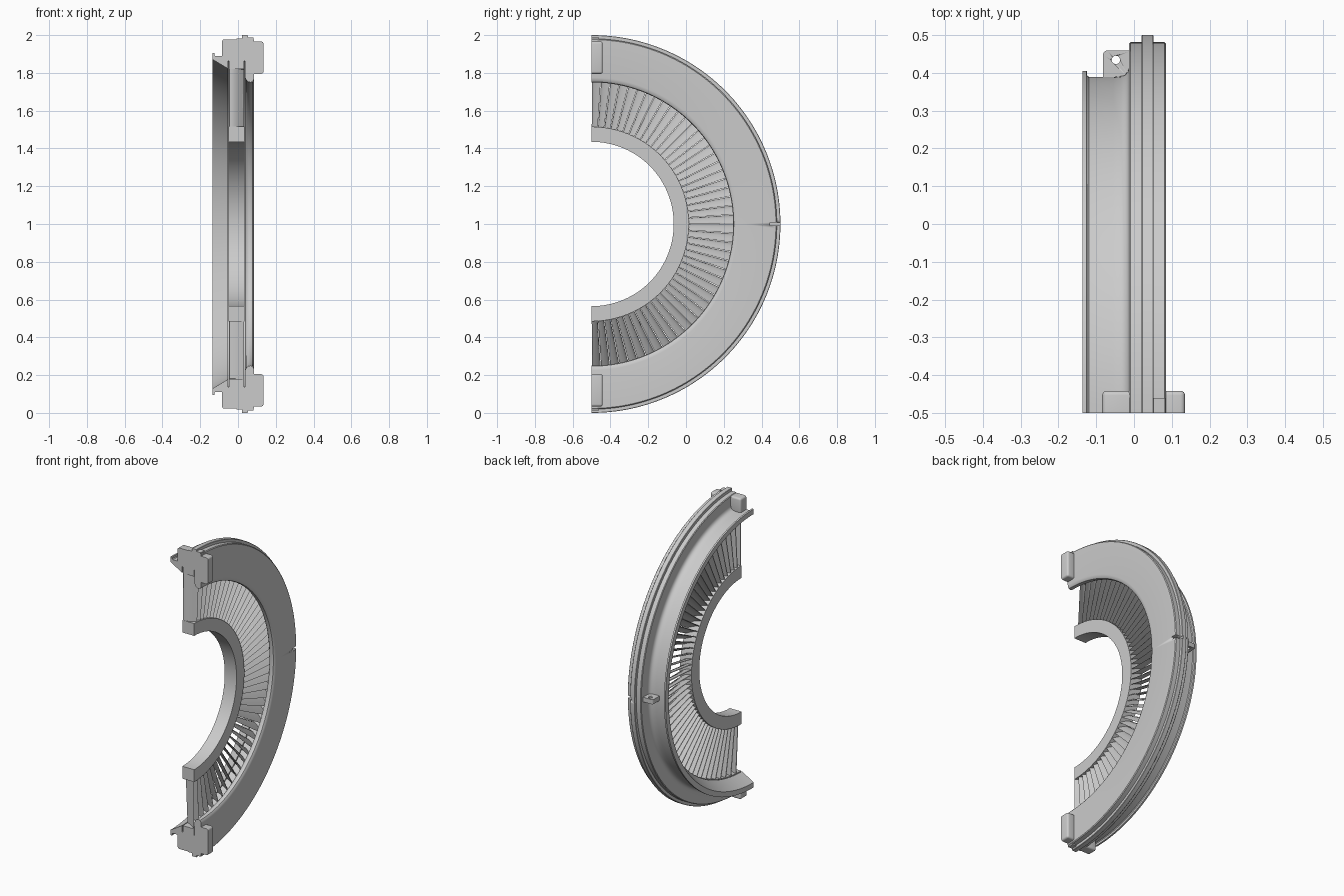
import bpy, bmesh, math
from mathutils import Vector

if "Cube" in bpy.data.objects:
    bpy.data.objects.remove(bpy.data.objects["Cube"])

CY, CZ = -0.5, 1.0          # turbine axis runs along x through here


def finish(bm, name, smooth=True):
    bmesh.ops.recalc_face_normals(bm, faces=bm.faces)
    me = bpy.data.meshes.new(name)
    bm.to_mesh(me)
    bm.free()
    ob = bpy.data.objects.new(name, me)
    bpy.context.collection.objects.link(ob)
    if smooth:
        bpy.ops.object.select_all(action='DESELECT')
        ob.select_set(True)
        bpy.context.view_layer.objects.active = ob
        bpy.ops.object.shade_smooth_by_angle(angle=math.radians(30))
    return ob


def polar(x, r, a, t=0.0):
    """Point at radius r and angle a, shifted by t along the tangent."""
    return Vector((x, CY + r * math.cos(a) - t * math.sin(a),
                   CZ + r * math.sin(a) + t * math.cos(a)))


def half_ring(name, profile, n=128):
    bm = bmesh.new()
    rings = [[bm.verts.new(polar(x, r, -math.pi / 2 + math.pi * i / n))
              for x, r in profile] for i in range(n + 1)]
    m = len(profile)
    for a, b in zip(rings, rings[1:]):
        for j in range(m):
            k = (j + 1) % m
            bm.faces.new((a[j], a[k], b[k], b[j]))
    bm.faces.new(rings[0])
    bm.faces.new(rings[-1])
    return finish(bm, name)


def box(name, lo, hi, bevel=0.0, pick=None):
    bm = bmesh.new()
    bmesh.ops.create_cube(bm, size=1)
    lo, hi = Vector(lo), Vector(hi)
    for v in bm.verts:
        v.co = Vector(((lo[i] + hi[i]) / 2 + v.co[i] * (hi[i] - lo[i])) for i in range(3))
    if bevel:
        edges = [e for e in bm.edges if pick(e)]
        bmesh.ops.bevel(bm, geom=edges, offset=bevel, segments=4,
                        profile=0.5, affect='EDGES')
    return finish(bm, name)


def cut(ob, cutter):
    mod = ob.modifiers.new("cut", 'BOOLEAN')
    mod.operation = 'DIFFERENCE'
    mod.solver = 'EXACT'
    mod.object = cutter
    bpy.context.view_layer.objects.active = ob
    bpy.ops.object.modifier_apply(modifier=mod.name)
    bpy.data.objects.remove(cutter)


# Outer ring: conical inlet, band slots, rounded outlet lip, stepped rim
outer = half_ring("outer_ring", [
    (-0.136, 0.872), (-0.053, 0.822), (-0.053, 0.862), (-0.047, 0.862), (-0.047, 0.820),
    (0.032, 0.820), (0.032, 0.862), (0.038, 0.862), (0.038, 0.775),
    (0.043, 0.762), (0.053, 0.753), (0.066, 0.750), (0.077, 0.753), (0.083, 0.762), (0.085, 0.775),
    (0.085, 0.976), (0.081, 0.981), (0.052, 0.981), (0.052, 0.998), (0.050, 1.0),
    (0.022, 1.0), (0.020, 0.998), (0.020, 0.981), (-0.009, 0.981), (-0.013, 0.977),
    (-0.013, 0.915), (-0.016, 0.904), (-0.023, 0.896), (-0.034, 0.891),
    (-0.055, 0.889), (-0.119, 0.889), (-0.124, 0.893), (-0.125, 0.905), (-0.136, 0.905)])
cut(outer, box("rim_notch_cutter", (0.042, 0.445, 0.991), (0.1, 0.52, 1.009)))

# Inner ring
half_ring("inner_ring", [(-0.05, 0.435), (0.035, 0.435), (0.035, 0.515), (-0.05, 0.515)])

# Guide vanes: cambered sections (axial fraction, tangential fraction of the pitch)
section = [(0.0, 0.44), (0.03, 0.49), (0.15, 0.49), (0.35, 0.40), (0.55, 0.20),
           (0.78, -0.14), (1.0, -0.49), (0.985, -0.49), (0.75, -0.21),
           (0.52, 0.06), (0.30, 0.24), (0.12, 0.34), (0.02, 0.38)]
COUNT = 48
pitch = math.pi / COUNT
bm = bmesh.new()
for i in range(COUNT):
    a = -math.pi / 2 + (i + 0.5) * pitch
    loops = [[bm.verts.new(polar(-0.047 + 0.08 * u, r, a, w * pitch * r * 0.96))
              for u, w in section] for r in (0.51, 0.825)]
    for j in range(len(section)):
        k = (j + 1) % len(section)
        bm.faces.new((loops[0][j], loops[0][k], loops[1][k], loops[1][j]))
    for loop in loops:
        bm.faces.new(loop)
finish(bm, "guide_vanes")


# Joint blocks at both ends of the half ring, edges on the split face left sharp
def not_split(e):
    return not all(v.co.y < CY + 0.001 for v in e.verts)


for label, s in (("upper", 1), ("lower", -1)):
    for side, x0, x1, r0, r1 in (("outlet", 0.07, 0.135, 0.795, 0.966),
                                 ("inlet", -0.084, 0.0, 0.872, 0.978)):
        z0, z1 = sorted((CZ + s * r0, CZ + s * r1))
        box(f"{label}_{side}_joint_block", (x0, -0.5, z0), (x1, -0.441, z1), 0.012, not_split)
    z0, z1 = sorted((CZ + s * 0.96, CZ + s * 0.988))
    box(f"{label}_joint_key", (0.045, -0.5, z0), (0.082, -0.46, z1))

# Lifting lug with a through hole
lug = box("lifting_lug", (-0.082, 0.375, 0.985), (-0.005, 0.459, 1.015), 0.012,
          lambda e: all(v.co.x < -0.08 and v.co.y > 0.45 for v in e.verts))
bm = bmesh.new()
bmesh.ops.create_cone(bm, cap_ends=True, segments=32, radius1=0.011, radius2=0.011, depth=0.1)
bmesh.ops.translate(bm, verts=bm.verts, vec=(-0.048, 0.434, 1.0))
cut(lug, finish(bm, "lug_hole_cutter"))
